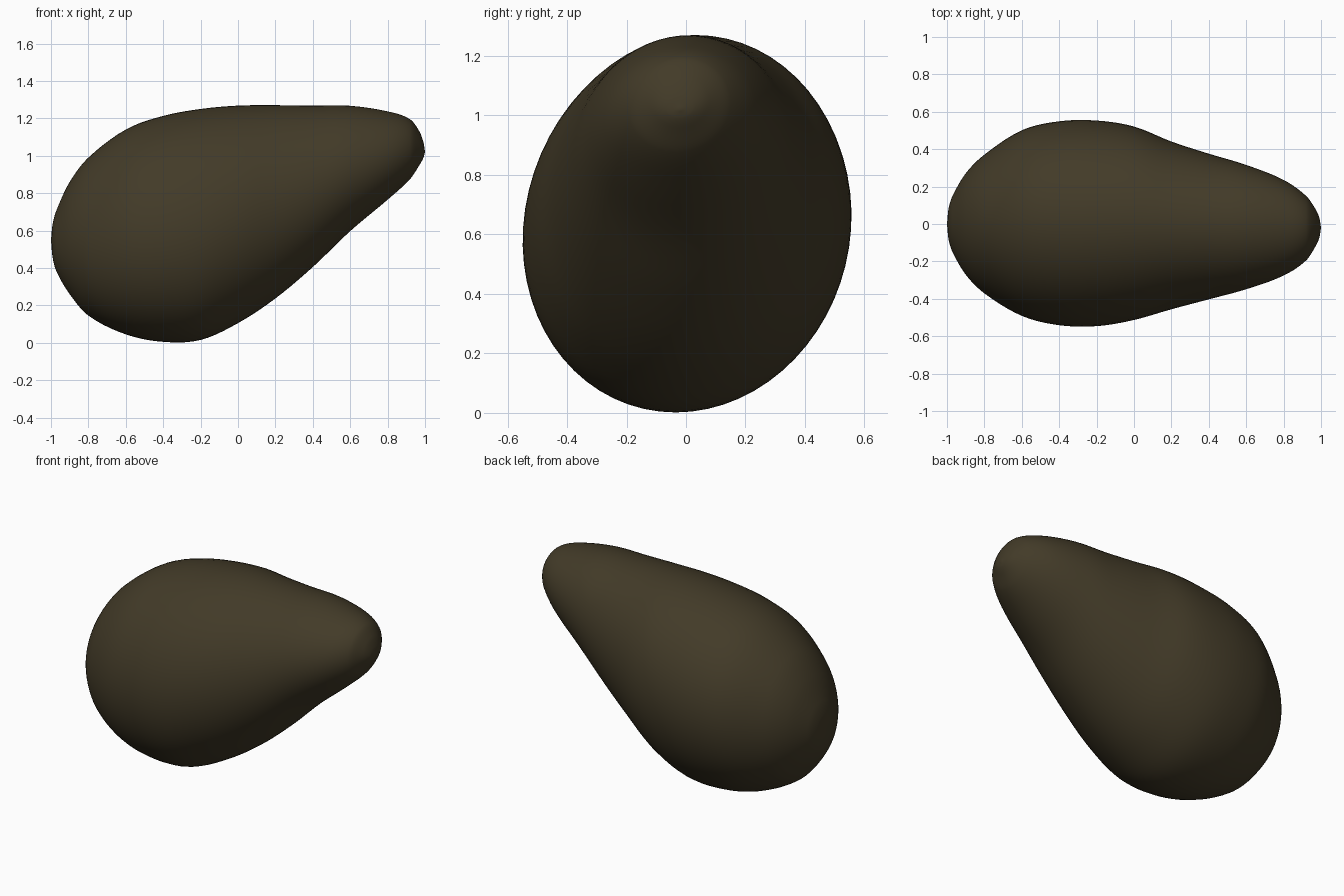
import bpy, bmesh, math

if "Cube" in bpy.data.objects:
    bpy.data.objects.remove(bpy.data.objects["Cube"])

# Stations along the fruit: x, top z, bottom z, +y extent, -y extent
ROWS = [
    (-1.00, 0.55, 0.55, 0.00, 0.00),
    (-0.992, 0.63, 0.46, 0.08, -0.08),
    (-0.97, 0.71, 0.38, 0.15, -0.15),
    (-0.90, 0.86, 0.26, 0.27, -0.27),
    (-0.80, 0.99, 0.145, 0.37, -0.37),
    (-0.60, 1.14, 0.045, 0.50, -0.49),
    (-0.40, 1.213, 0.005, 0.548, -0.54),
    (-0.20, 1.25, 0.015, 0.552, -0.545),
    (0.00, 1.268, 0.105, 0.52, -0.512),
    (0.20, 1.27, 0.237, 0.44, -0.455),
    (0.40, 1.268, 0.405, 0.375, -0.402),
    (0.60, 1.267, 0.597, 0.315, -0.348),
    (0.80, 1.237, 0.765, 0.235, -0.275),
    (0.92, 1.195, 0.875, 0.15, -0.195),
    (0.97, 1.13, 0.95, 0.08, -0.12),
    (0.992, 1.07, 0.99, 0.03, -0.07),
    (1.00, 1.02, 1.02, -0.02, -0.02),
]
SIDES, STEPS = 64, 5


def catmull(p0, p1, p2, p3, t):
    """Smooth interpolation with uneven x spacing (Hermite in x)."""
    h = p2[0] - p1[0]
    out = [p1[0] + h * t]
    for k in range(1, 5):
        d = (p2[k] - p1[k]) / h
        m1 = (p2[k] - p0[k]) / (p2[0] - p0[0]) if p0 is not p1 else d
        m2 = (p3[k] - p1[k]) / (p3[0] - p1[0]) if p3 is not p2 else d
        a, b = t * t * (3 - 2 * t), t * (1 - t)
        out.append(p1[k] * (1 - a) + p2[k] * a + h * b * ((1 - t) * m1 - t * m2))
    return out


stations = []
for i in range(len(ROWS) - 1):
    quad = (ROWS[max(i - 1, 0)], ROWS[i], ROWS[i + 1], ROWS[min(i + 2, len(ROWS) - 1)])
    stations += [catmull(*quad, s / STEPS) for s in range(STEPS)]

# Fruit body: elliptical rings, slightly skewed, closed at both tips
bm = bmesh.new()
rings = []
for x, top, bot, yp, yn in stations[1:]:
    cy, cz, ry, rz = (yp + yn) / 2, (top + bot) / 2, (yp - yn) / 2, (top - bot) / 2
    ring = []
    for j in range(SIDES):
        a = 2 * math.pi * j / SIDES
        ring.append(bm.verts.new((x, cy + ry * (math.cos(a) + 0.07 * math.sin(a)),
                                  cz + rz * math.sin(a))))
    rings.append(ring)
tips = [bm.verts.new((r[0], r[3], r[1])) for r in (ROWS[0], ROWS[-1])]
for j in range(SIDES):
    k = (j + 1) % SIDES
    for r, q in zip(rings, rings[1:]):
        bm.faces.new((r[j], r[k], q[k], q[j]))
    bm.faces.new((tips[0], rings[0][k], rings[0][j]))
    bm.faces.new((tips[1], rings[-1][j], rings[-1][k]))
bmesh.ops.recalc_face_normals(bm, faces=bm.faces)
for f in bm.faces:
    f.smooth = True
mesh = bpy.data.meshes.new("fruit_body")
bm.to_mesh(mesh)
bm.free()

skin = bpy.data.materials.new("dark olive skin")
skin.diffuse_color = (0.055, 0.043, 0.021, 1)
skin.use_nodes = True
skin.node_tree.nodes["Principled BSDF"].inputs["Base Color"].default_value = skin.diffuse_color
mesh.materials.append(skin)
fruit = bpy.data.objects.new("fruit_body", mesh)
bpy.context.collection.objects.link(fruit)
